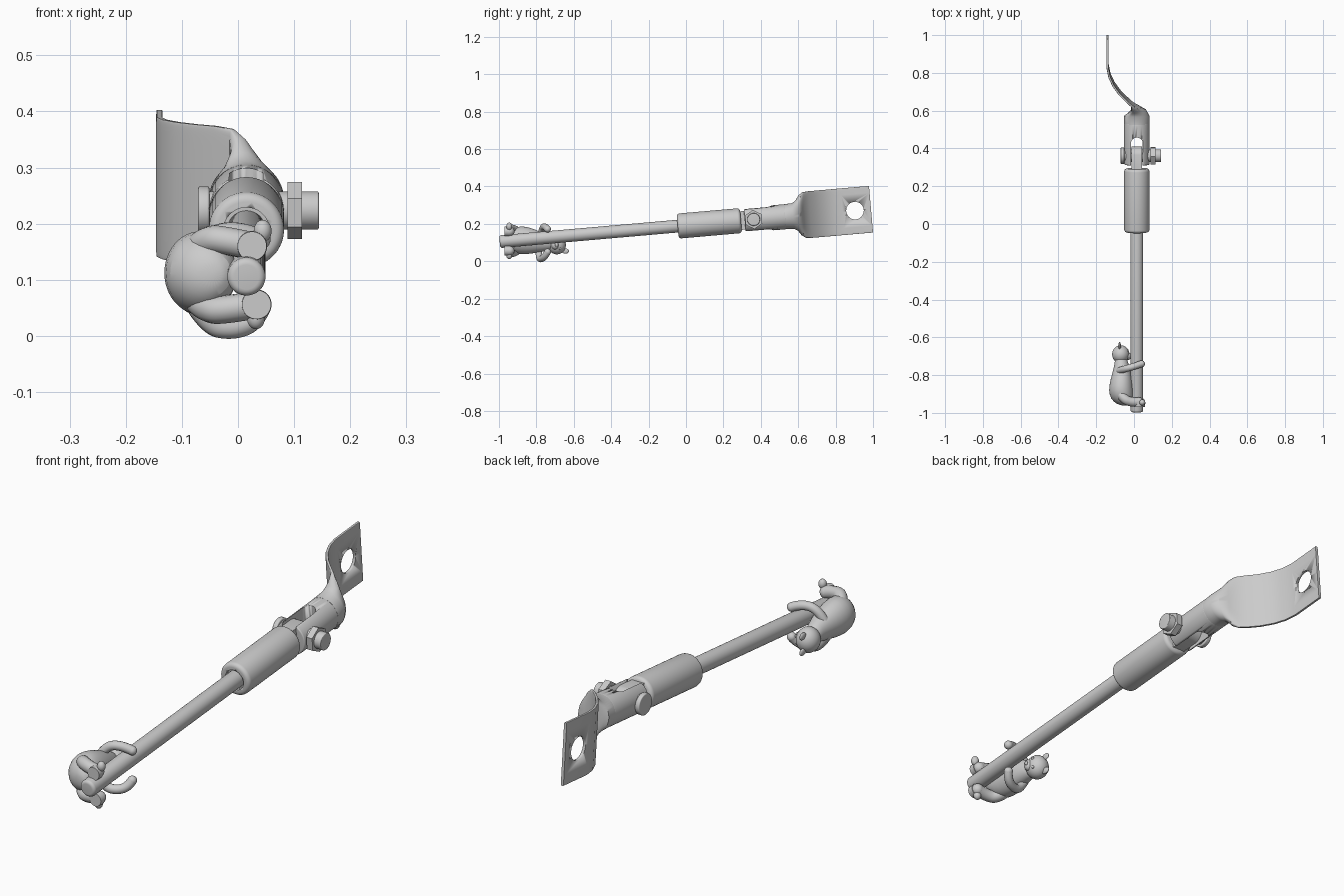
import bpy, bmesh, math
from mathutils import Matrix, Vector

if "Cube" in bpy.data.objects:
    bpy.data.objects.remove(bpy.data.objects["Cube"])

grey = bpy.data.materials.new("plain grey")
grey.use_nodes = True
grey.diffuse_color = (0.6, 0.6, 0.6, 1)
grey.node_tree.nodes["Principled BSDF"].inputs["Base Color"].default_value = (0.6, 0.6, 0.6, 1)

# The rod assembly is built along +y, then tilted upward
TILT = Matrix.Translation((0.015, 0, 0.192)) @ Matrix.Rotation(math.radians(5), 4, 'X')
SIDEWAYS = Matrix.Rotation(-math.pi / 2, 4, 'Z')   # y axis -> x axis
UPRIGHT = Matrix.Rotation(math.pi / 2, 4, 'X')     # y axis -> z axis
PIVOT = 0.363


def finish(name, bm, angle=35):
    bmesh.ops.recalc_face_normals(bm, faces=bm.faces)
    mesh = bpy.data.meshes.new(name)
    bm.to_mesh(mesh)
    bm.free()
    mesh.materials.append(grey)
    ob = bpy.data.objects.new(name, mesh)
    bpy.context.collection.objects.link(ob)
    bpy.ops.object.select_all(action='DESELECT')
    ob.select_set(True)
    bpy.context.view_layer.objects.active = ob
    bpy.ops.object.shade_smooth_by_angle(angle=math.radians(angle))
    return ob


def loft(name, rings, matrix=Matrix()):
    bm = bmesh.new()
    loops = [[bm.verts.new(matrix @ Vector(p)) for p in ring] for ring in rings]
    n = len(loops[0])
    for a, b in zip(loops, loops[1:]):
        for i in range(n):
            j = (i + 1) % n
            bm.faces.new((a[i], a[j], b[j], b[i]))
    bm.faces.new(loops[0])
    bm.faces.new(loops[-1])
    return finish(name, bm)


def oval(x, y, z, rx, rz, n=32):
    steps = [math.tau * (i + 0.5) / n for i in range(n)]
    return [(x + rx * math.cos(t), y, z + rz * math.sin(t)) for t in steps]


def lathe(name, profile, matrix=Matrix(), n=48):
    return loft(name, [oval(0, y, 0, r, r, n) for y, r in profile], matrix)


def rounded_bar(name, start, end, r, fillet, matrix=Matrix(), n=48):
    arc = [math.pi / 2 * i / 5 for i in range(6)]
    front = [(start + fillet * (1 - math.sin(t)), r - fillet * (1 - math.cos(t))) for t in reversed(arc)]
    back = [(end - fillet * (1 - math.sin(t)), r - fillet * (1 - math.cos(t))) for t in arc]
    return lathe(name, front + back, matrix, n)


def stadium(name, start, end, r, depth, matrix):
    # Flat bar in the xy plane with a rounded far end
    steps = [math.pi * i / 16 for i in range(17)]
    outline = [(r, start)] + [(r * math.cos(t), end - r + r * math.sin(t)) for t in steps[1:-1]] + [(-r, start)]
    return loft(name, [[(x, y, z) for x, y in outline] for z in (-depth, depth)], matrix)


def cut(ob, cutter):
    mod = ob.modifiers.new("cut", 'BOOLEAN')
    mod.operation = 'DIFFERENCE'
    mod.solver = 'EXACT'
    mod.object = cutter
    bpy.context.view_layer.objects.active = ob
    bpy.ops.object.modifier_apply(modifier=mod.name)
    bpy.data.objects.remove(cutter)


def ball(bm, centre, scale):
    m = Matrix.Translation(centre) @ Matrix.Diagonal((*scale, 1))
    bmesh.ops.create_uvsphere(bm, u_segments=24, v_segments=14, radius=1, matrix=m)


def limb(name, points, r, toe=None):
    # Smooth tube with ball ends, optionally with a toe
    curve = bpy.data.curves.new(name, 'CURVE')
    curve.dimensions = '3D'
    curve.bevel_depth = r
    curve.bevel_resolution = 5
    spline = curve.splines.new('NURBS')
    spline.points.add(len(points) - 1)
    for p, co in zip(spline.points, points):
        p.co = (*co, 1)
    spline.order_u = 3
    spline.use_endpoint_u = True
    tmp = bpy.data.objects.new("path", curve)
    bpy.context.collection.objects.link(tmp)
    mesh = bpy.data.meshes.new_from_object(tmp.evaluated_get(bpy.context.evaluated_depsgraph_get()))
    bpy.data.objects.remove(tmp)
    bm = bmesh.new()
    bm.from_mesh(mesh)
    bpy.data.meshes.remove(mesh)
    for end in (points[0], points[-1]):
        ball(bm, end, (r, r, r))
    if toe:
        ball(bm, toe, (0.016, 0.016, 0.02))
    return finish(name, bm, 60)


# Rod and sleeve with the tongue that enters the fork
rounded_bar("rod", -1.0, 0.0, 0.034, 0.012, TILT)
sleeve = rounded_bar("sleeve", -0.045, 0.295, 0.067, 0.016, TILT)
cut(sleeve, lathe("bore", [(-0.1, 0.041), (-0.03, 0.041)], TILT))
stadium("tongue", 0.28, 0.412, 0.05, 0.028, TILT @ Matrix.Rotation(math.pi / 2, 4, 'Y'))

# Fork with a round-ended slot
fork = rounded_bar("fork", 0.315, 0.535, 0.067, 0.005, TILT)
cut(fork, stadium("slot", 0.25, 0.465, 0.031, 0.1, TILT))

# Cross bolt: head, shaft and nut
cross = TILT @ Matrix.Translation((0, PIVOT, 0)) @ SIDEWAYS
rounded_bar("bolt_head", -0.086, -0.066, 0.043, 0.004, cross)
rounded_bar("bolt_shaft", -0.07, 0.129, 0.034, 0.003, cross)
lathe("nut", [(0.073, 0.051), (0.099, 0.051)], cross @ Matrix.Rotation(0, 4, 'Y'), 6)

# Lug: round collar flattening into a curved plate (x, y, half thickness, half height, squareness)
stations = [(0, 0.532, 0.067, 0.067, 2), (0, 0.575, 0.067, 0.069, 2),
            (-0.003, 0.597, 0.052, 0.083, 2), (-0.01, 0.615, 0.024, 0.107, 3),
            (-0.025, 0.635, 0.007, 0.122, 6), (-0.055, 0.662, 0.006, 0.125, 12),
            (-0.09, 0.697, 0.006, 0.125, 12), (-0.123, 0.742, 0.006, 0.125, 12),
            (-0.145, 0.79, 0.006, 0.125, 12), (-0.155, 0.84, 0.006, 0.125, 12),
            (-0.155, 0.993, 0.006, 0.125, 12)]
rings = []
for i, (x, y, thick, tall, square) in enumerate(stations):
    a, b = stations[max(i - 1, 0)], stations[min(i + 1, len(stations) - 1)]
    way = Vector((b[0] - a[0], b[1] - a[1])).normalized()
    if i < 2 or i > len(stations) - 3:
        way = Vector((0, 1))
    ring = []
    for k in range(48):
        c, s = math.cos(math.tau * k / 48), math.sin(math.tau * k / 48)
        u = math.copysign(abs(c) ** (2 / square), c) * thick
        v = math.copysign(abs(s) ** (2 / square), s) * tall
        ring.append((x + way.y * u, y - way.x * u, v))
    rings.append(ring)
lug = loft("lug_plate", rings, TILT)
cut(lug, lathe("lug_hole", [(-0.3, 0.047), (0, 0.047)],
               TILT @ Matrix.Translation((0, 0.907, 0)) @ SIDEWAYS))

# Clinging bear: pear-shaped body (x, y, z, half width, half height)
body = loft("bear_body", [oval(*s, 24) for s in (
    (-0.045, -0.962, 0.11, 0.015, 0.015), (-0.052, -0.953, 0.11, 0.042, 0.042),
    (-0.062, -0.925, 0.112, 0.063, 0.067), (-0.069, -0.88, 0.113, 0.066, 0.078),
    (-0.067, -0.83, 0.11, 0.06, 0.07), (-0.064, -0.78, 0.104, 0.048, 0.055),
    (-0.066, -0.74, 0.098, 0.037, 0.042), (-0.07, -0.7, 0.094, 0.03, 0.03))])
body.modifiers.new("smooth", 'SUBSURF').levels = 1

# Head with muzzle, nose, ears and eyes
bm = bmesh.new()
ball(bm, (-0.07, -0.69, 0.087), (0.046, 0.048, 0.05))
ball(bm, (-0.033, -0.7, 0.087), (0.02, 0.02, 0.024))
ball(bm, (-0.014, -0.693, 0.087), (0.006, 0.007, 0.009))
for side in (-1, 1):
    ball(bm, (-0.076, -0.645, 0.087 + side * 0.032), (0.007, 0.02, 0.014))
    ball(bm, (-0.032, -0.673, 0.087 + side * 0.02), (0.006, 0.006, 0.006))
finish("bear_head", bm, 60)

# Arms around the rod
limb("bear_upper_arm", [(-0.085, -0.78, 0.125), (-0.06, -0.77, 0.175),
                        (0.0, -0.755, 0.19), (0.04, -0.74, 0.172)], 0.018)
limb("bear_lower_arm", [(-0.085, -0.79, 0.07), (-0.055, -0.785, 0.018),
                        (-0.01, -0.775, 0.01), (0.03, -0.755, 0.025), (0.04, -0.74, 0.05)], 0.018)

# Legs with feet gripping the rod end
limb("bear_upper_leg", [(-0.08, -0.88, 0.145), (-0.06, -0.925, 0.175),
                        (-0.01, -0.945, 0.168), (0.025, -0.942, 0.16)], 0.025,
     (0.044, -0.945, 0.187))
limb("bear_lower_leg", [(-0.08, -0.88, 0.075), (-0.06, -0.925, 0.045),
                        (-0.01, -0.945, 0.048), (0.033, -0.942, 0.056)], 0.025,
     (0.032, -0.945, 0.032))

# Flat soles
for name, z, x in (("upper_sole", 0.16, 0.025), ("lower_sole", 0.056, 0.033)):
    lathe("bear_" + name, [(-0.97, 0.026), (-0.945, 0.027)], Matrix.Translation((x, 0, z)), 32)
